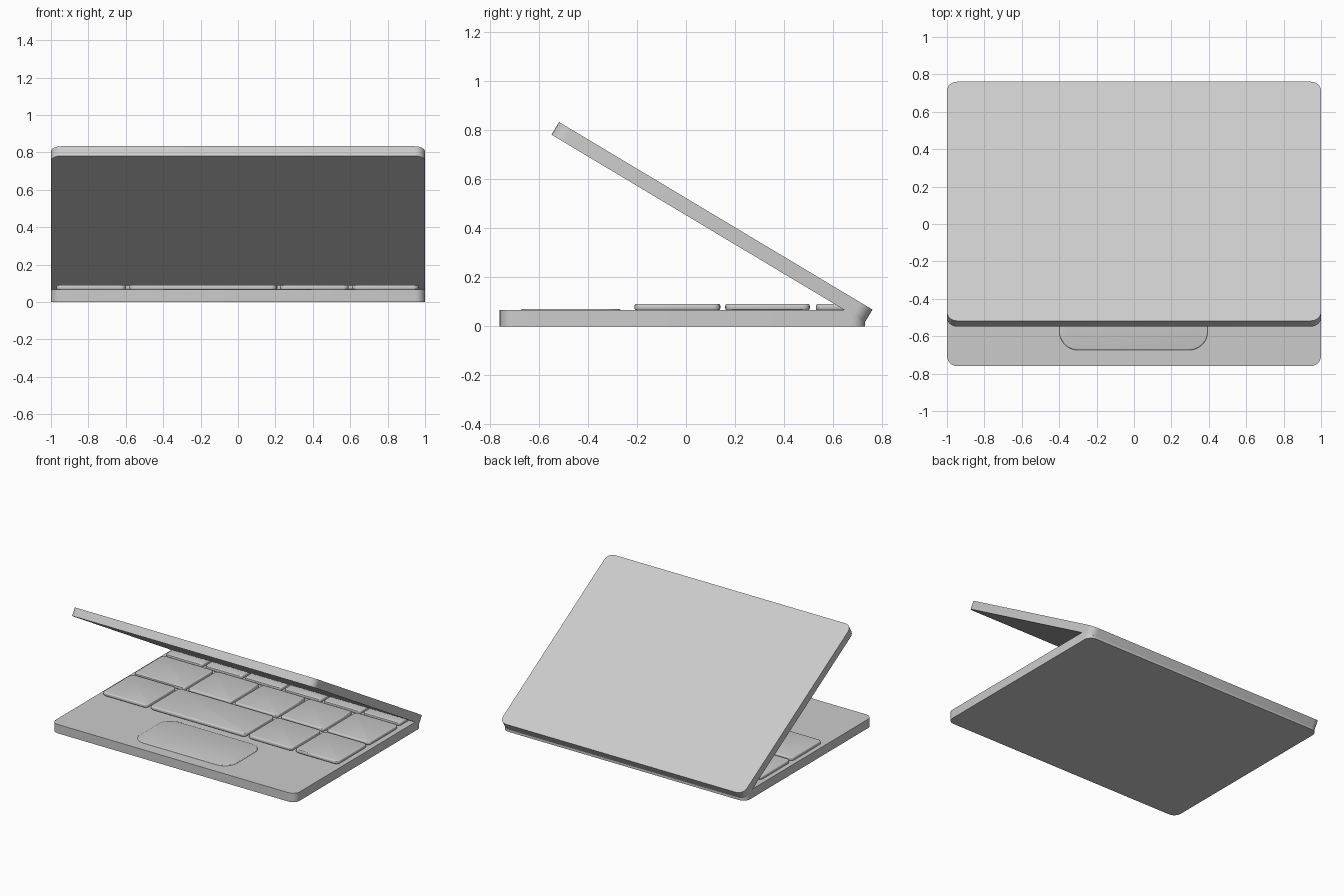
import bpy, bmesh
from math import sin, cos, pi, radians

if "Cube" in bpy.data.objects:
    bpy.data.objects.remove(bpy.data.objects["Cube"])


def slab(name, x0, x1, y0, y1, z0, z1, radius, edge=0.0, segs=6):
    """Rounded-corner plate, optionally with softened rims; origin at its centre."""
    hx, hy, hz = (x1 - x0) / 2, (y1 - y0) / 2, (z1 - z0) / 2
    bm = bmesh.new()
    ring = []
    for i, (sx, sy) in enumerate([(1, 1), (-1, 1), (-1, -1), (1, -1)]):
        for k in range(segs + 1):
            a = (i + k / segs) * pi / 2
            ring.append(bm.verts.new((sx * (hx - radius) + radius * cos(a),
                                      sy * (hy - radius) + radius * sin(a), -hz)))
    base = bm.faces.new(ring)
    ext = bmesh.ops.extrude_face_region(bm, geom=[base])
    bmesh.ops.translate(bm, vec=(0, 0, 2 * hz),
                        verts=[v for v in ext["geom"] if isinstance(v, bmesh.types.BMVert)])
    if edge:
        rims = [e for e in bm.edges if abs(e.verts[0].co.z - e.verts[1].co.z) < 1e-6]
        bmesh.ops.bevel(bm, geom=rims, offset=edge, segments=3, profile=0.5, affect='EDGES')
    bmesh.ops.recalc_face_normals(bm, faces=bm.faces)
    mesh = bpy.data.meshes.new(name)
    bm.to_mesh(mesh)
    bm.free()
    obj = bpy.data.objects.new(name, mesh)
    obj.location = ((x0 + x1) / 2, (y0 + y1) / 2, (z0 + z1) / 2)
    bpy.context.collection.objects.link(obj)
    bpy.ops.object.select_all(action='DESELECT')
    obj.select_set(True)
    bpy.context.view_layer.objects.active = obj
    bpy.ops.object.shade_smooth_by_angle(angle=radians(30))
    return obj


# Base body
TOP = 0.066
slab("base", -1, 1, -0.76, 0.73, 0, TOP, 0.055)

# Screen lid, tipped forward about the rear hinge
lid = slab("screen_lid", -1, 1, -0.745, 0.745, -0.03, 0.03, 0.055)
lid.rotation_euler.x = radians(-30.9)
lid.location = (0, 0.106, 0.425)

# Trackpad
slab("trackpad", -0.4, 0.395, -0.675, -0.265, 0.05, 0.071, 0.1, edge=0.008, segs=8)

# Keyboard rows: (y start, y end, [key x spans])
small = [(-0.97 + i * 0.324, -0.97 + i * 0.324 + 0.304) for i in range(6)]
rows = [
    (-0.21, 0.14, [(-0.97, -0.6), (-0.58, 0.205), (0.225, 0.59), (0.61, 0.965)]),
    (0.16, 0.505, [(-0.97, -0.55), (-0.53, -0.17), (-0.15, 0.21), (0.23, 0.59), (0.61, 0.965)]),
    (0.53, 0.69, small),
]
for r, (y0, y1, spans) in enumerate(rows):
    for k, (x0, x1) in enumerate(spans):
        slab(f"key_row{r + 1}_{k + 1}", x0, x1, y0, y1, TOP - 0.001, 0.092, 0.028, edge=0.009, segs=4)
